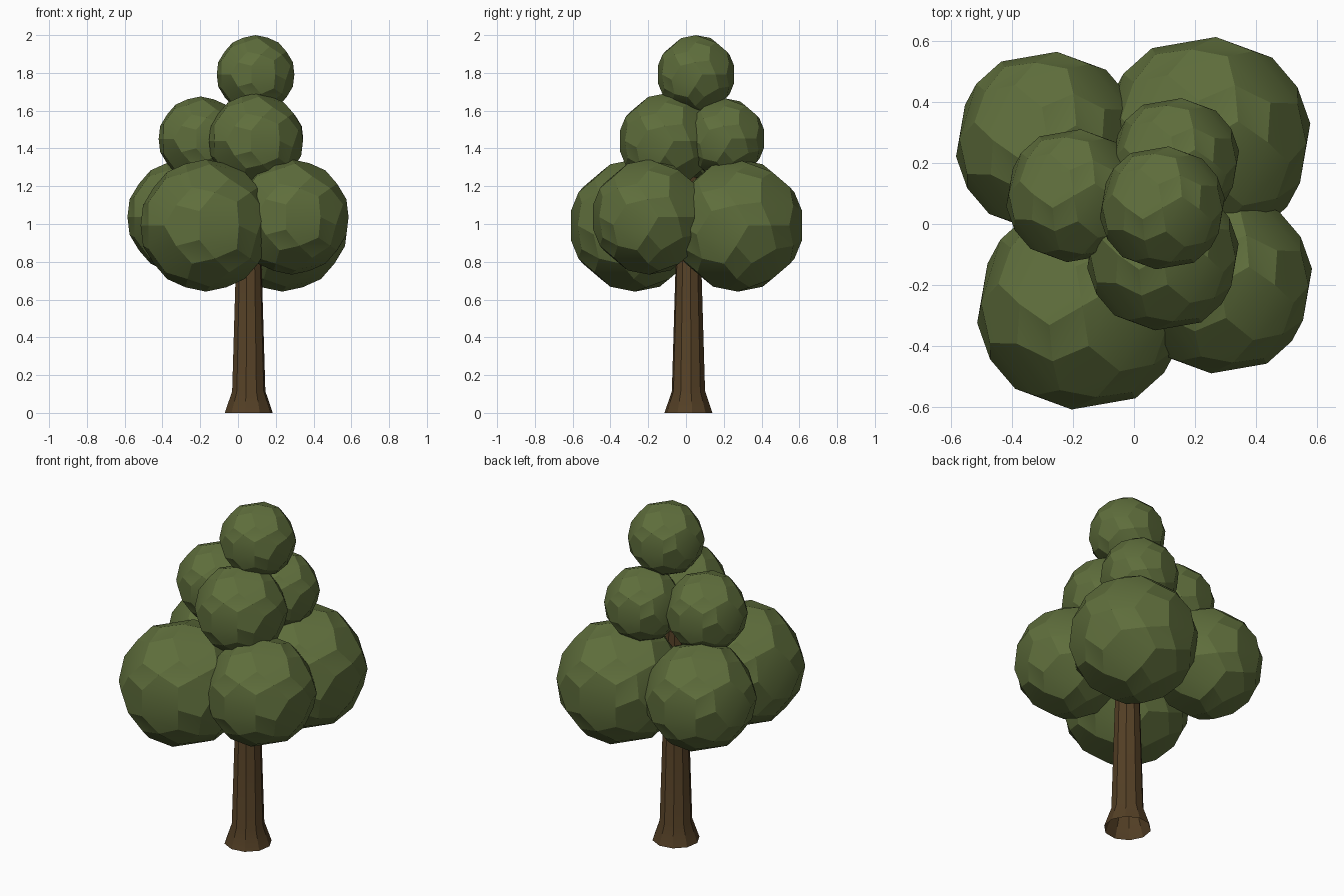
import bpy, bmesh, math
from itertools import product
from mathutils import Vector, Matrix

if "Cube" in bpy.data.objects:
    bpy.data.objects.remove(bpy.data.objects["Cube"])


def material(name, rgb):
    m = bpy.data.materials.new(name)
    m.diffuse_color = (*rgb, 1)
    m.use_nodes = True
    m.node_tree.nodes["Principled BSDF"].inputs["Base Color"].default_value = m.diffuse_color
    return m


leaf_green = material("leaf green", (0.114, 0.156, 0.045))
bark_brown = material("bark brown", (0.089, 0.051, 0.019))


def finish(name, bm, mat, location):
    bmesh.ops.recalc_face_normals(bm, faces=bm.faces)
    mesh = bpy.data.meshes.new(name)
    bm.to_mesh(mesh)
    bm.free()
    mesh.materials.append(mat)
    ob = bpy.data.objects.new(name, mesh)
    ob.location = location
    bpy.context.collection.objects.link(ob)
    bpy.ops.object.select_all(action='DESELECT')
    ob.select_set(True)
    bpy.context.view_layer.objects.active = ob
    bpy.ops.object.shade_smooth_by_angle(angle=math.radians(30))
    return ob


# Dodecahedron corners and pentagons, the base of every leaf ball
T = (1 + math.sqrt(5)) / 2
R = 1 / T
PAIRS = list(product((-1, 1), repeat=2))
CORNERS = ([Vector(c) for c in product((-1, 1), repeat=3)]
           + [Vector((0, a * R, b * T)) for a, b in PAIRS]
           + [Vector((a * R, b * T, 0)) for a, b in PAIRS]
           + [Vector((a * T, 0, b * R)) for b, a in PAIRS])
PENTAGONS = [(3, 11, 7, 15, 13), (7, 19, 17, 6, 15), (17, 4, 8, 10, 6),
             (8, 0, 16, 2, 10), (0, 12, 1, 18, 16), (6, 10, 2, 13, 15),
             (2, 16, 18, 3, 13), (18, 1, 9, 11, 3), (4, 14, 12, 0, 8),
             (11, 9, 5, 19, 7), (19, 5, 14, 4, 17), (1, 12, 14, 5, 9)]


def leaf_ball(name, location, radius):
    # Fan each pentagon, split every triangle in four, push out to a sphere
    bm = bmesh.new()
    for p in PENTAGONS:
        for i in (1, 2, 3):
            a, b, c = (CORNERS[k] for k in (p[0], p[i], p[i + 1]))
            ab, bc, ca = (a + b) / 2, (b + c) / 2, (c + a) / 2
            for tri in ((a, ab, ca), (ab, b, bc), (ca, bc, c), (ab, bc, ca)):
                bm.faces.new([bm.verts.new(v.normalized() * radius) for v in tri])
    bmesh.ops.remove_doubles(bm, verts=bm.verts, dist=1e-4)
    turn = Matrix.Rotation(math.radians(30), 3, 'Z') @ Matrix.Rotation(math.radians(90), 3, 'X')
    bmesh.ops.rotate(bm, verts=bm.verts, matrix=turn)
    return finish(name, bm, leaf_green, location)


# Foliage: four large balls, three medium ones, one on top
for name, loc, r in [
    ("lower_leaves_front_left", (-0.17, -0.27, 0.992), 0.35),
    ("lower_leaves_back_right", (0.234, 0.275, 0.992), 0.35),
    ("lower_leaves_front_right", (0.284, -0.195, 1.037), 0.305),
    ("lower_leaves_back_left", (-0.284, 0.27, 1.037), 0.305),
    ("middle_leaves_front", (0.095, -0.105, 1.44), 0.252),
    ("middle_leaves_left", (-0.198, 0.093, 1.45), 0.225),
    ("middle_leaves_back", (0.135, 0.207, 1.452), 0.213),
    ("top_leaves", (0.093, 0.053, 1.792), 0.208),
]:
    leaf_ball(name, loc, r)

# Trunk: ten-sided tapering tube with a flared foot, open below
SIDES = 10
bm = bmesh.new()
rings = []
for z, r in ((0, 0.1285), (0.115, 0.089), (1.25, 0.055)):
    angles = [math.radians(9) + math.tau * i / SIDES for i in range(SIDES)]
    rings.append([bm.verts.new((r * math.cos(t), r * math.sin(t), z)) for t in angles])
for low, high in zip(rings, rings[1:]):
    for i in range(SIDES):
        j = (i + 1) % SIDES
        bm.faces.new((low[i], low[j], high[j], high[i]))
bm.faces.new(rings[-1])
finish("trunk", bm, bark_brown, (0.057, 0.013, 0))
